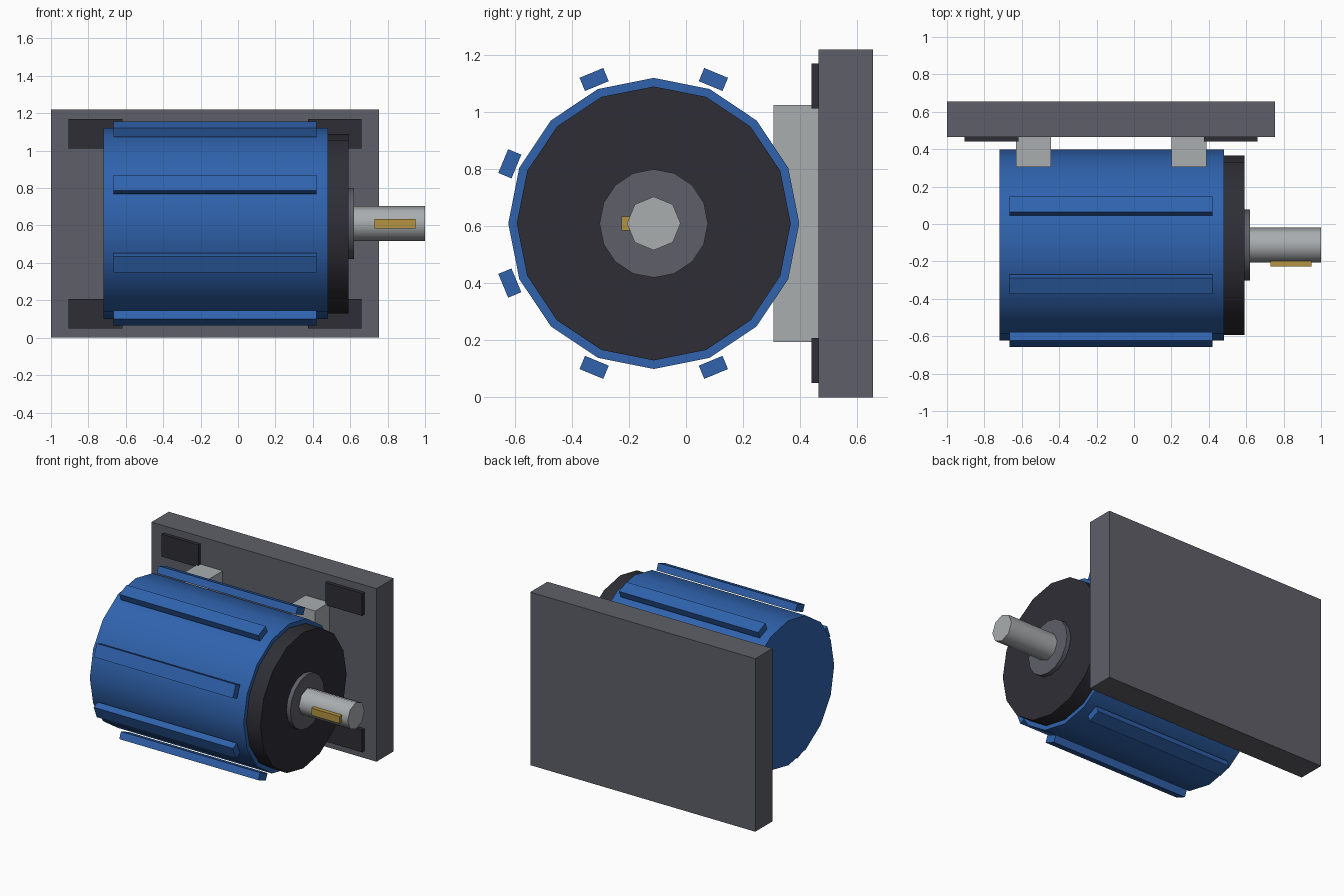
import bpy, math
from mathutils import Matrix

if "Cube" in bpy.data.objects:
    bpy.data.objects.remove(bpy.data.objects["Cube"])

AXIS_Y, AXIS_Z = -0.113, 0.61


def material(name, rgb):
    m = bpy.data.materials.new(name)
    m.diffuse_color = (*rgb, 1)
    m.use_nodes = True
    m.node_tree.nodes["Principled BSDF"].inputs["Base Color"].default_value = m.diffuse_color
    return m


BLUE = material("blue paint", (0.029, 0.124, 0.42))
DARK = material("black rubber", (0.027, 0.027, 0.036))
GREY = material("dark grey steel", (0.114, 0.116, 0.14))
STEEL = material("light steel", (0.40, 0.42, 0.43))
BRASS = material("brass", (0.46, 0.29, 0.05))


def box(name, x, y, z, mat):
    """Box from (min, max) ranges."""
    bpy.ops.mesh.primitive_cube_add(size=1)
    o = bpy.context.object
    o.name = name
    mid = [(a + b) / 2 for a, b in (x, y, z)]
    dim = [b - a for a, b in (x, y, z)]
    o.data.transform(Matrix.Translation(mid) @ Matrix.Diagonal((*dim, 1)))
    o.data.materials.append(mat)
    return o


def drum(name, r, x0, x1, sides, mat):
    """Smooth cylinder lying along x on the motor axis, one vertex at the top."""
    bpy.ops.mesh.primitive_cylinder_add(vertices=sides, radius=r, depth=x1 - x0)
    o = bpy.context.object
    o.name = name
    o.data.transform(Matrix.Translation(((x0 + x1) / 2, AXIS_Y, AXIS_Z))
                     @ Matrix.Rotation(math.pi / 2, 4, 'Y'))
    o.data.materials.append(mat)
    bpy.ops.object.shade_smooth_by_angle(angle=math.radians(50))
    return o


# Motor body, end cap, bearing hub and shaft
drum("motor_body", 0.51, -0.72, 0.48, 16, BLUE)
drum("end_cap", 0.48, 0.47, 0.59, 16, DARK)
drum("bearing_hub", 0.19, 0.58, 0.62, 16, GREY)
drum("shaft", 0.094, 0.61, 1.0, 8, STEEL)
box("shaft_key", (0.73, 0.95), (-0.226, -0.197), (0.585, 0.635), BRASS)

# Cooling fins all round, except on the side facing the plate
for i in range(1, 7):
    angle = math.radians(22.5 + 45 * i)
    fin = box(f"cooling_fin_{i}", (-0.665, 0.42), (0.521, 0.571), (-0.045, 0.045), BLUE)
    fin.data.transform(Matrix.Translation((0, AXIS_Y, AXIS_Z))
                       @ Matrix.Rotation(angle, 4, 'X'))

# Mounting plate with two support bars and four corner pads
box("mounting_plate", (-1.0, 0.755), (0.465, 0.656), (0.0, 1.22), GREY)
for side, bar, pad in (("rear", (-0.632, -0.445), (-0.905, -0.618)),
                       ("front", (0.2, 0.388), (0.373, 0.66))):
    box(f"{side}_support_bar", bar, (0.306, 0.467), (0.195, 1.025), STEEL)
    for level, z in (("lower", (0.05, 0.208)), ("upper", (1.012, 1.17))):
        box(f"{side}_{level}_pad", pad, (0.44, 0.467), z, DARK)
